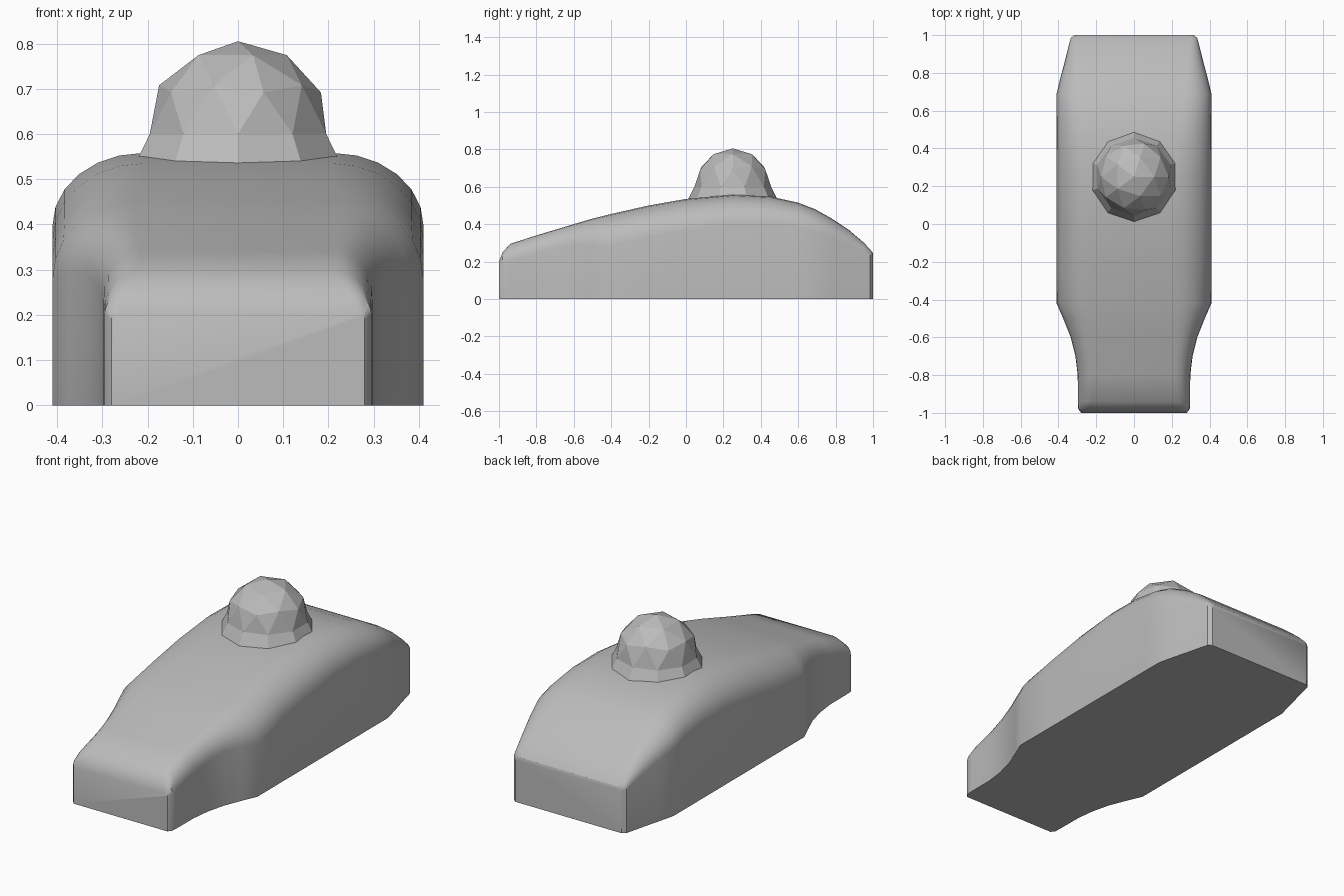
import bpy
import bmesh
import math
from mathutils import Vector

cube = bpy.data.objects.get("Cube")
if cube:
    bpy.data.objects.remove(cube, do_unlink=True)

grey = bpy.data.materials.new("plain_grey")
grey.use_nodes = True
colour = (0.5, 0.5, 0.5, 1)
grey.diffuse_color = colour
grey.node_tree.nodes["Principled BSDF"].inputs["Base Color"].default_value = colour


def make_object(name, bm):
    """Turn a bmesh into a grey object."""
    bmesh.ops.recalc_face_normals(bm, faces=bm.faces)
    mesh = bpy.data.meshes.new(name)
    bm.to_mesh(mesh)
    bm.free()
    mesh.materials.append(grey)
    obj = bpy.data.objects.new(name, mesh)
    bpy.context.collection.objects.link(obj)
    return obj


def half_section(width, height, round_x, round_z, steps=6):
    """Right half of a flat-bottomed section with a rounded shoulder."""
    points = [(width, 0)]
    for i in range(steps + 1):
        a = math.pi / 2 * i / steps
        points.append((width - round_x * (1 - math.cos(a)),
                       height - round_z * (1 - math.sin(a))))
    return points


# Body stations: y, half width, height, shoulder width, shoulder drop
stations = [
    (-1.0, .28, .2, .02, .01),
    (-.98, .295, .25, .05, .05),
    (-.94, .297, .295, .08, .09),
    (-.8, .298, .34, .08, .1),
    (-.7, .31, .37, .09, .1),
    (-.6, .335, .4, .11, .11),
    (-.5, .375, .43, .15, .14),
    (-.42, .41, .45, .18, .17),
    (-.2, .41, .5, .2, .17),
    (0, .41, .535, .2, .17),
    (.25, .41, .558, .2, .16),
    (.45, .41, .548, .18, .15),
    (.6, .41, .515, .16, .13),
    (.69, .41, .48, .14, .12),
    (.78, .388, .43, .11, .1),
    (.87, .364, .37, .08, .08),
    (.95, .344, .302, .05, .05),
    (.985, .335, .265, .03, .03),
    (1.0, .315, .245, .02, .02),
]

# Body: mirrored sections bridged from front to back
bm = bmesh.new()
rings = []
for y, *shape in stations:
    right = half_section(*shape)
    outline = right + [(-x, z) for x, z in reversed(right)]
    rings.append([bm.verts.new((x, y, z)) for x, z in outline])
for a, b in zip(rings, rings[1:]):
    for i in range(len(a)):
        j = (i + 1) % len(a)
        bm.faces.new((a[i], a[j], b[j], b[i]))
bm.faces.new(rings[0])
bm.faces.new(rings[-1])
body = make_object("body", bm)
bpy.context.view_layer.objects.active = body
body.select_set(True)
bpy.ops.object.shade_smooth_by_angle(angle=math.radians(35))

# Knob: faceted dome whose rim flares out into the body
bm = bmesh.new()
bmesh.ops.create_icosphere(bm, subdivisions=2, radius=.205)
bmesh.ops.delete(bm, geom=[v for v in bm.verts if v.co.z < -.01], context="VERTS")
rim = [e for e in bm.edges if e.is_boundary]
skirt = bmesh.ops.extrude_edge_only(bm, edges=rim)["geom"]
for v in skirt:
    if isinstance(v, bmesh.types.BMVert):
        v.co = Vector((v.co.x * 1.2, v.co.y * 1.2, -.08))
bmesh.ops.translate(bm, verts=bm.verts, vec=(0, .25, .6))
make_object("knob", bm)
